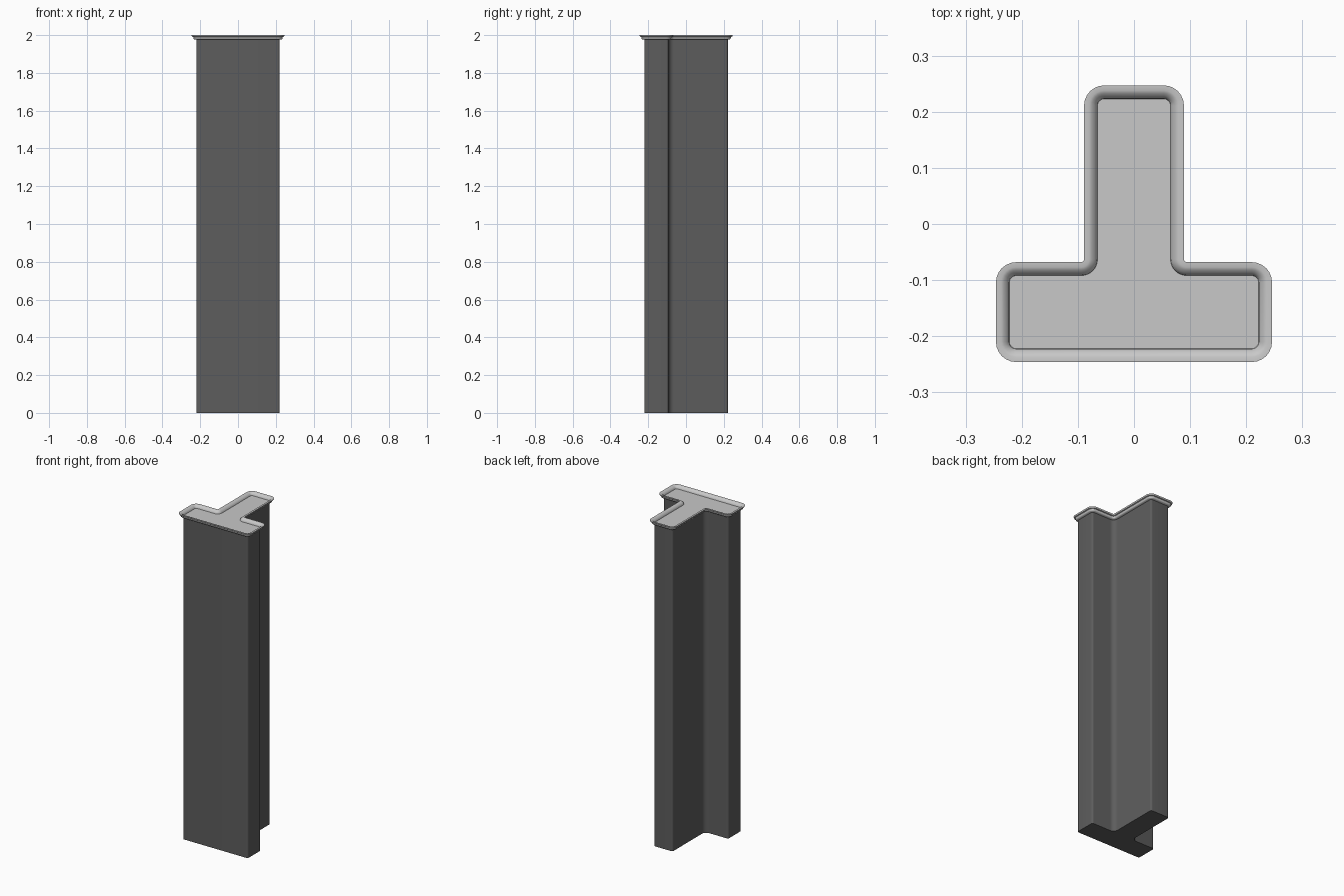
import bpy, bmesh, math

if "Cube" in bpy.data.objects:
    bpy.data.objects.remove(bpy.data.objects["Cube"])


def material(name, v):
    m = bpy.data.materials.new(name)
    m.diffuse_color = (v, v, v, 1)
    m.use_nodes = True
    m.node_tree.nodes["Principled BSDF"].inputs["Base Color"].default_value = m.diffuse_color
    return m


dark = material("dark grey", 0.11)
light = material("light grey", 0.58)

# Corner arcs of the right half of the T: centre, base radius, start and end angle, sign of offset
CORNERS = [
    ((0.21, -0.21), 0.011, -90, 0, 1),
    ((0.21, -0.104), 0.011, 0, 90, 1),
    ((0.094, -0.063), 0.030, 270, 180, -1),   # concave corner
    ((0.053, 0.211), 0.011, 0, 90, 1),
]
STEPS = 6


def outline(offset):
    """Rounded T outline pushed outwards by offset, counter-clockwise."""
    half = []
    for (cx, cy), r, a0, a1, sign in CORNERS:
        for i in range(STEPS + 1):
            a = math.radians(a0 + (a1 - a0) * i / STEPS)
            rad = r + sign * offset
            half.append((cx + rad * math.cos(a), cy + rad * math.sin(a)))
    return half + [(-x, y) for x, y in reversed(half)]


def loft(name, profile, mat):
    """Sweep an (offset, z) profile around the T, closing both ends."""
    bm = bmesh.new()
    rings = [[bm.verts.new((x, y, z)) for x, y in outline(o)] for o, z in profile]
    n = len(rings[0])
    for a, b in zip(rings, rings[1:]):
        for i in range(n):
            j = (i + 1) % n
            bm.faces.new((a[i], a[j], b[j], b[i]))
    caps = [bm.faces.new(list(reversed(rings[0]))), bm.faces.new(rings[-1])]
    bmesh.ops.triangulate(bm, faces=caps)
    mesh = bpy.data.meshes.new(name)
    bm.to_mesh(mesh)
    bm.free()
    obj = bpy.data.objects.new(name, mesh)
    bpy.context.collection.objects.link(obj)
    mesh.materials.append(mat)
    bpy.ops.object.select_all(action='DESELECT')
    obj.select_set(True)
    bpy.context.view_layer.objects.active = obj
    bpy.ops.object.shade_smooth_by_angle(angle=math.radians(35))
    return obj


# Long T-section column
loft("column_body", [(0, 0), (0, 1.976)], dark)

# Flanged tray on top: outside, flared lip, rolled inner edge, sunken floor
loft("top_tray", [
    (0.0, 1.976), (0.011, 1.978), (0.014, 1.981), (0.016, 1.990),
    (0.022, 1.992), (0.025, 1.998), (0.025, 2.0),
    (0.016, 2.0), (0.011, 1.998), (0.006, 1.993), (0.002, 1.988),
    (0.001, 1.982),
], light)
